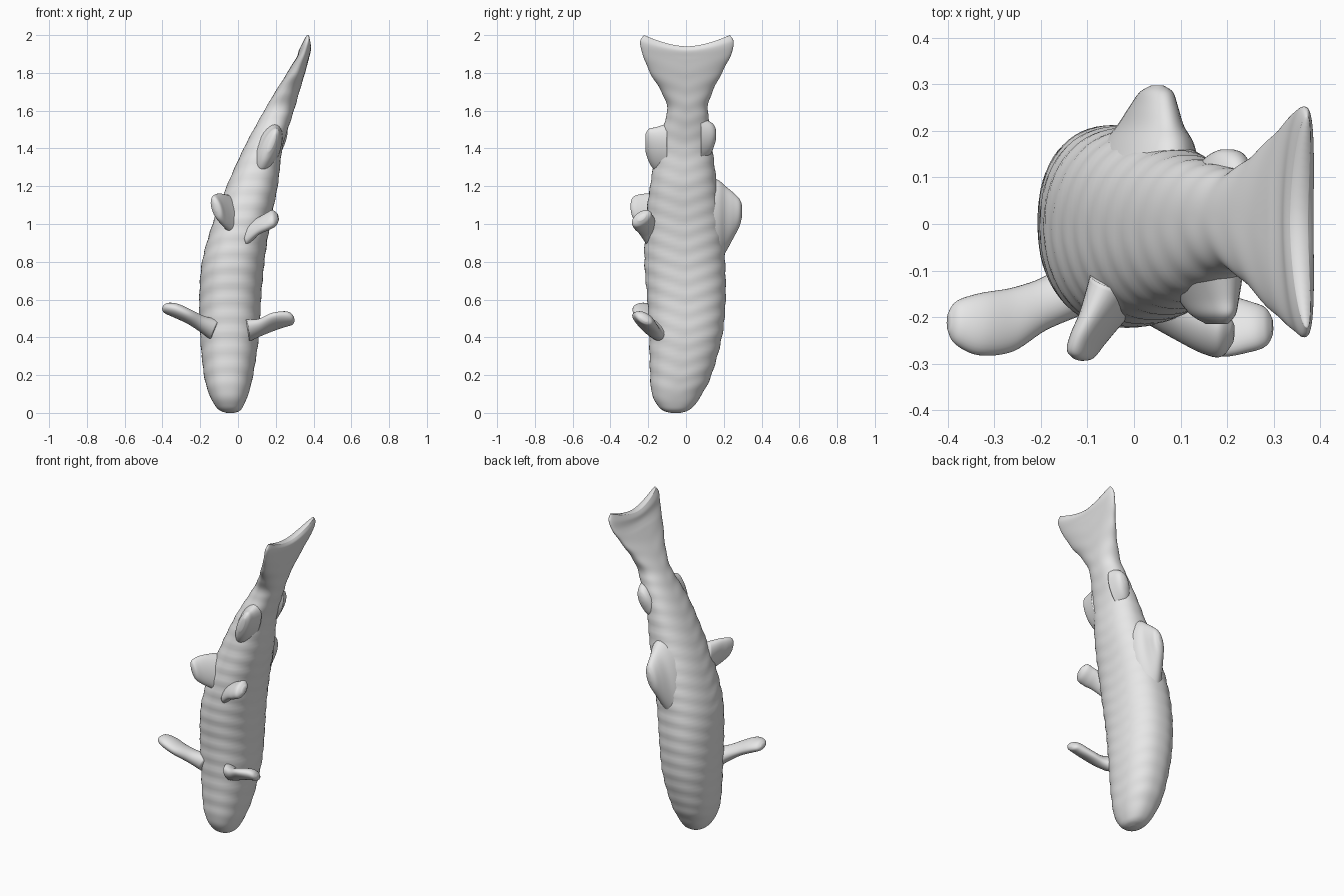
import bpy, bmesh, math
from mathutils import Vector

cube = bpy.data.objects.get("Cube")
if cube:
    bpy.data.objects.remove(cube)

grey = bpy.data.materials.new("plain grey")
grey.use_nodes = True
grey.diffuse_color = (0.8, 0.8, 0.8, 1)
grey.node_tree.nodes["Principled BSDF"].inputs["Base Color"].default_value = (0.8, 0.8, 0.8, 1)


def catmull(frames, steps):
    """Smoothly resample a list of equal-length tuples."""
    out = []
    for k in range(len(frames) - 1):
        a, b, c, d = (frames[min(max(j, 0), len(frames) - 1)] for j in (k - 1, k, k + 1, k + 2))
        for s in range(steps):
            t = s / steps
            out.append([q + 0.5 * t * (r - p + t * (2*p - 5*q + 4*r - w + t * (3*(q - r) + w - p)))
                        for p, q, r, w in zip(a, b, c, d)])
    return out + [list(frames[-1])]


def loft(name, frames, steps=6, n=48, power=2.0, adjust=None):
    """Skin rounded rings; a frame is centre, half thickness vector, half width vector."""
    bm = bmesh.new()
    rings = []
    for f in catmull(frames, steps):
        c, u, v = Vector(f[0:3]), Vector(f[3:6]), Vector(f[6:9])
        ring = []
        for i in range(n):
            a = 2 * math.pi * i / n
            ca, sa = math.cos(a), math.sin(a)
            p = math.copysign(abs(ca) ** (2 / power), ca)
            q = math.copysign(abs(sa) ** (2 / power), sa)
            if adjust:
                co = adjust(c, u, v, p, q)
            else:
                co = c + u * p + v * q
            ring.append(bm.verts.new(co))
        rings.append(ring)
    for r0, r1 in zip(rings, rings[1:]):
        for i in range(n):
            j = (i + 1) % n
            bm.faces.new((r0[i], r0[j], r1[j], r1[i]))
    # Close both ends with strips running across the thickness
    for ring in (rings[0], rings[-1]):
        for i in range(-n // 4, n // 4):
            ids = [i % n, (i + 1) % n, (n // 2 - i - 1) % n, (n // 2 - i) % n]
            bm.faces.new([ring[k] for k in dict.fromkeys(ids)])
    bmesh.ops.recalc_face_normals(bm, faces=bm.faces)
    mesh = bpy.data.meshes.new(name)
    bm.to_mesh(mesh)
    bm.free()
    mesh.materials.append(grey)
    mesh.shade_smooth()
    obj = bpy.data.objects.new(name, mesh)
    bpy.context.collection.objects.link(obj)
    return obj


def blade(name, stations, thick_dir, width_dir):
    """Fin from stations of (x, y, z, half thickness, half width)."""
    t, w = Vector(thick_dir).normalized(), Vector(width_dir).normalized()
    return loft(name, [(x, y, z, *(t * ht), *(w * hw)) for x, y, z, ht, hw in stations], n=32)


# Body and forked tail: z, x range, y range
profile = [
    (0.000, -0.06, -0.02, -0.08, -0.03),
    (0.012, -0.095, 0.01, -0.12, 0.01),
    (0.04, -0.122, 0.03, -0.15, 0.045),
    (0.10, -0.153, 0.055, -0.18, 0.085),
    (0.20, -0.18, 0.08, -0.19, 0.135),
    (0.40, -0.20, 0.11, -0.195, 0.19),
    (0.60, -0.205, 0.122, -0.205, 0.21),
    (0.80, -0.19, 0.14, -0.22, 0.207),
    (1.00, -0.135, 0.17, -0.215, 0.195),
    (1.20, -0.06, 0.21, -0.19, 0.165),
    (1.40, 0.03, 0.235, -0.155, 0.14),
    (1.55, 0.11, 0.28, -0.11, 0.122),
    (1.62, 0.15, 0.302, -0.10, 0.115),
    (1.70, 0.197, 0.325, -0.13, 0.14),
    (1.80, 0.26, 0.355, -0.19, 0.19),
    (1.90, 0.315, 0.382, -0.23, 0.24),
    (1.965, 0.335, 0.398, -0.243, 0.252),
    (2.000, 0.352, 0.39, -0.222, 0.232),
]


def scale_and_fork(c, u, v, p, q):
    """Shallow chevron ripples along the flanks, and a notch in the tail edge."""
    fade = min(1, c.z / 0.2) * min(1, max(0, (1.95 - c.z) / 0.2))
    wave = 1 + 0.011 * fade * math.sin(2 * math.pi * (c.z - 0.35 * abs(v.y * q)) / 0.085)
    co = c + (u * p + v * q) * wave
    notch = 0.06 * max(0, (c.z - 1.85) / 0.15) * max(0, 1 - abs(q) ** 1.7)
    return co - Vector((0.28, 0, 1)) * notch


loft("body", [((x0 + x1) / 2, (y0 + y1) / 2, z, (x1 - x0) / 2, 0, 0, 0, (y1 - y0) / 2, 0)
              for z, x0, x1, y0, y1 in profile],
     steps=10, n=64, power=2.3, adjust=scale_and_fork)

# Fins on the back
blade("dorsal_fin", [
    (0.02, 0.10, 1.00, 0.11, 0.27), (0.03, 0.17, 1.01, 0.085, 0.23),
    (0.035, 0.21, 1.025, 0.06, 0.18), (0.042, 0.25, 1.045, 0.045, 0.125),
    (0.048, 0.283, 1.06, 0.032, 0.075), (0.05, 0.297, 1.07, 0.012, 0.03)],
    (1, 0, -0.25), (0.25, 0, 1))
blade("adipose_fin", [
    (0.19, 0.08, 1.44, 0.06, 0.13), (0.195, 0.13, 1.455, 0.045, 0.09),
    (0.20, 0.152, 1.47, 0.03, 0.05), (0.20, 0.160, 1.475, 0.012, 0.02)],
    (1, 0, -0.4), (0.4, 0, 1))

# Fin under the tail
blade("anal_fin", [
    (0.15, -0.10, 1.39, 0.07, 0.15), (0.16, -0.16, 1.395, 0.05, 0.125),
    (0.17, -0.195, 1.415, 0.035, 0.095), (0.178, -0.215, 1.43, 0.014, 0.05)],
    (1, 0, -0.4), (0.4, 0, 1))

# Pelvic fins, folded differently on each side
blade("left_pelvic_fin", [
    (0.04, -0.14, 0.95, 0.05, 0.09), (0.10, -0.20, 0.985, 0.035, 0.06),
    (0.15, -0.225, 1.01, 0.036, 0.06), (0.19, -0.235, 1.03, 0.036, 0.057),
    (0.212, -0.235, 1.035, 0.014, 0.025)],
    (-0.3, -0.5, 0.8), (0, 0.8, 0.55))
blade("right_pelvic_fin", [
    (-0.03, -0.13, 1.03, 0.06, 0.13), (-0.07, -0.20, 1.06, 0.04, 0.105),
    (-0.098, -0.245, 1.075, 0.033, 0.085), (-0.115, -0.278, 1.085, 0.027, 0.06),
    (-0.12, -0.290, 1.09, 0.01, 0.025)],
    (0.9, -0.4, 0.27), (-0.3, 0, 1))

# Pectoral fins
blade("left_pectoral_fin", [
    (0.05, -0.15, 0.435, 0.05, 0.08), (0.11, -0.19, 0.45, 0.036, 0.07),
    (0.18, -0.215, 0.48, 0.033, 0.078), (0.25, -0.22, 0.497, 0.033, 0.06),
    (0.283, -0.22, 0.497, 0.026, 0.045), (0.297, -0.22, 0.495, 0.01, 0.02)],
    (-0.2, 0.5, 0.85), (0, -0.85, 0.5))
blade("right_pectoral_fin", [
    (-0.12, -0.13, 0.44, 0.06, 0.07), (-0.19, -0.17, 0.472, 0.042, 0.06),
    (-0.26, -0.205, 0.51, 0.036, 0.07), (-0.33, -0.215, 0.542, 0.036, 0.068),
    (-0.38, -0.212, 0.556, 0.028, 0.048), (-0.398, -0.21, 0.56, 0.01, 0.02)],
    (0.4, 0.2, 0.9), (0, -0.97, 0.2))
